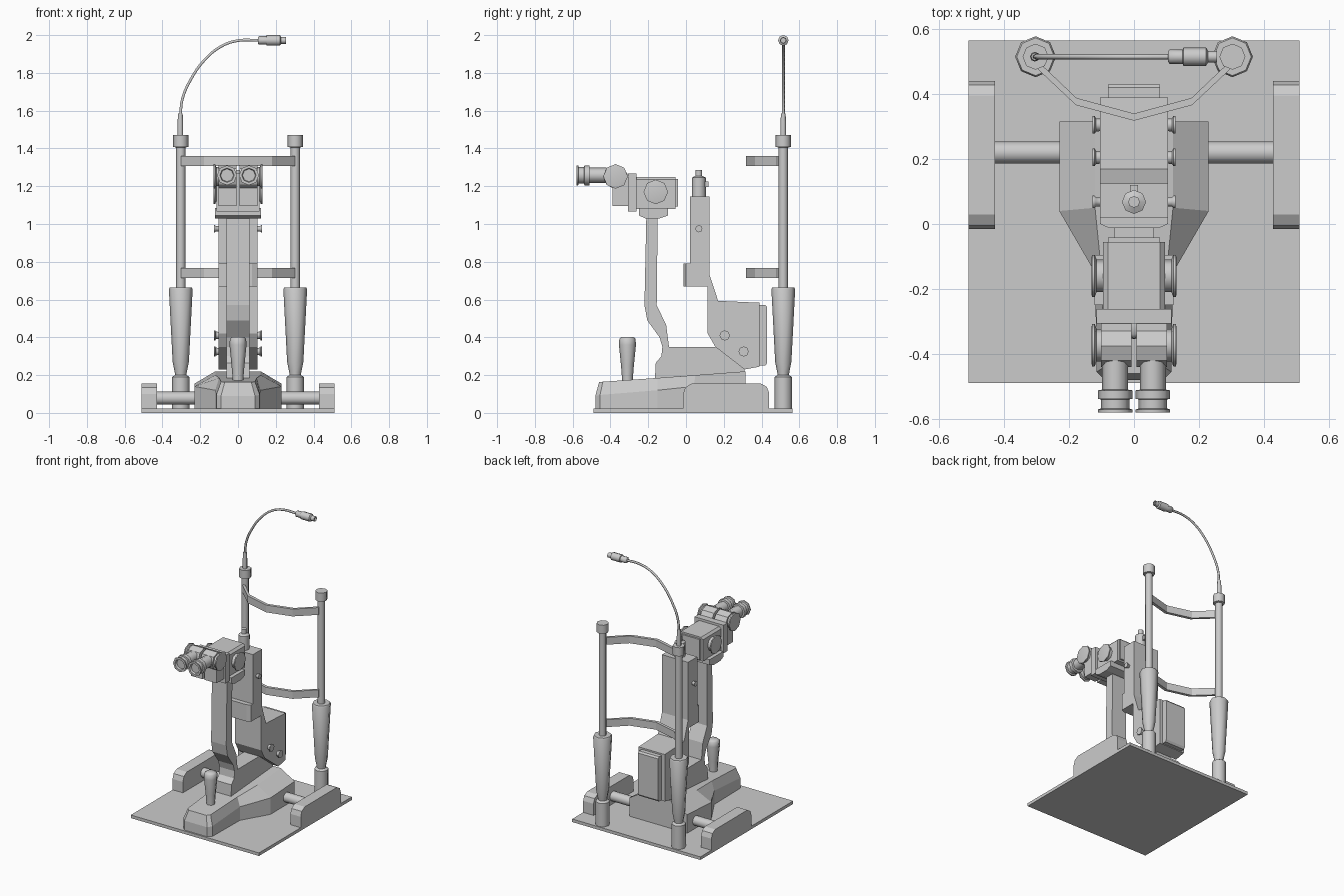
import bpy, bmesh, math
from mathutils import Vector, Matrix


def finish(name, bm, smooth=True):
    bmesh.ops.recalc_face_normals(bm, faces=bm.faces)
    me = bpy.data.meshes.new(name)
    bm.to_mesh(me)
    bm.free()
    if smooth:
        me.shade_smooth()
        me.set_sharp_from_angle(angle=math.radians(50))
    ob = bpy.data.objects.new(name, me)
    bpy.context.collection.objects.link(ob)
    return ob


def loft(name, rings, smooth=False):
    """Skin a list of equal-length vertex loops and cap both ends."""
    bm = bmesh.new()
    vs = [[bm.verts.new(p) for p in r] for r in rings]
    n = len(rings[0])
    for a, b in zip(vs, vs[1:]):
        for i in range(n):
            j = (i + 1) % n
            bm.faces.new((a[i], a[j], b[j], b[i]))
    bm.faces.new(vs[0])
    bm.faces.new(vs[-1])
    return finish(name, bm, smooth)


def prism(name, pts, a, b, axis='x'):
    """Extrude a (y, z) outline along x, or an (x, y) outline along z."""
    if axis == 'x':
        return loft(name, [[(h, p, q) for p, q in pts] for h in (a, b)])
    return loft(name, [[(p, q, h) for p, q in pts] for h in (a, b)])


def box(name, x0, x1, y0, y1, z0, z1):
    return prism(name, [(y0, z0), (y1, z0), (y1, z1), (y0, z1)], x0, x1)


def lathe(name, origin, profile, axis=(0, 0, 1), segs=8):
    """Turn a (radius, height) profile round an axis through origin."""
    rot = Vector((0, 0, 1)).rotation_difference(Vector(axis)).to_matrix()
    rings = []
    for r, h in profile:
        ang = [2 * math.pi * i / segs for i in range(segs)]
        rings.append([Vector(origin) + rot @ Vector((r * math.cos(t), r * math.sin(t), h)) for t in ang])
    return loft(name, rings, True)


# Ground plate and tapered carriage body
box("base_plate", -0.51, 0.51, -0.49, 0.565, 0, 0.022)
low = [(0.09, -0.48), (0.115, -0.455), (0.12, -0.15), (0.23, 0.04), (0.23, 0.315)]
mid_z = [0.09, 0.095, 0.12, 0.14, 0.155]
top = [(0.07, -0.46, 0.163), (0.09, -0.44, 0.165), (0.1, -0.15, 0.185), (0.12, 0.05, 0.2), (0.12, 0.315, 0.22)]


def both(pts):
    return pts + [(-p[0],) + tuple(p[1:]) for p in reversed(pts)]


loft("carriage_body", [both([(x, y, 0.015) for x, y in low]),
                       both([(x, y, z) for (x, y), z in zip(low, mid_z)]), both(top)])

# Joystick
lathe("joystick", (0, -0.31, 0), [(0.028, 0.15), (0.03, 0.2), (0.034, 0.25), (0.045, 0.36), (0.043, 0.392), (0.03, 0.403)])

# Microscope arm with its foot
prism("microscope_arm", [(-0.165, 0.17), (-0.16, 0.265), (-0.13, 0.3), (-0.125, 0.35), (-0.14, 0.4),
                         (-0.205, 0.49), (-0.22, 0.57), (-0.21, 1.04), (-0.15, 1.04), (-0.155, 0.57),
                         (-0.105, 0.465), (-0.09, 0.35), (0.31, 0.35), (0.31, 0.155)], -0.06, 0.06)

# Lamp tower, chin and rear box
prism("lamp_tower", [(0.02, 1.145), (0.125, 1.145), (0.125, 0.73), (0.17, 0.593), (0.39, 0.583), (0.39, 0.245),
                     (0.31, 0.23), (0.155, 0.35), (0.115, 0.42), (0.115, 0.67), (0.02, 0.67)], -0.104, 0.104)
prism("tower_chin", [(-0.104, 0.03), (-0.104, 0), (-0.075, -0.013), (0.075, -0.013), (0.104, 0), (0.104, 0.03)],
      0.67, 0.79, 'z')
prism("rear_box", [(0.38, 0.25), (0.42, 0.25), (0.43, 0.265), (0.43, 0.56), (0.42, 0.572), (0.38, 0.572)], -0.08, 0.08)
lathe("tower_lamp_cap", (0, 0.068, 0), [(0.037, 1.14), (0.037, 1.245), (0.018, 1.255), (0.018, 1.287)])
box("lamp_cap_tab", -0.012, 0.012, 0.09, 0.12, 1.195, 1.225)

# Binocular head: cradle, body, plate and objective
prism("head_cradle", [(-0.25, 1.085), (-0.25, 1.045), (-0.215, 1.03), (-0.14, 1.03), (-0.095, 1.045), (-0.095, 1.085)],
      -0.122, 0.122)
w, c, z0, z1 = 0.095, 0.015, 1.08, 1.25
sect = [(-w, z0), (w, z0), (w, z1 - c), (w - c, z1), (c - w, z1), (-w, z1 - c)]
loft("head_body", [[(x, y, z) for x, z in sect] for y in (-0.27, -0.055)])
box("objective_plate", -0.08, 0.08, -0.06, -0.042, 1.092, 1.238)
box("head_plate", -0.115, 0.115, -0.307, -0.262, 1.065, 1.267)

for s, side in ((-1, "left"), (1, "right")):
    ax = (s, 0, 0)
    # Prism housing, eyepiece and knobs
    arc = [(-0.375 + 0.065 * math.cos(math.radians(a)), 1.252 + 0.06 * math.sin(math.radians(a)))
           for a in (45, 90, 135, 180, 225)]
    prism(side + "_prism_housing", [(-0.3, 1.095), (-0.3, 1.25)] + arc + [(-0.39, 1.19), (-0.39, 1.095)],
          s * 0.008, s * 0.102)
    lathe(side + "_eyepiece", (s * 0.058, 0, 1.258),
          [(0.04, 0.42), (0.04, 0.51), (0.053, 0.512), (0.053, 0.538), (0.044, 0.54), (0.044, 0.568),
           (0.053, 0.571), (0.053, 0.58), (0.038, 0.58), (0.034, 0.565)], (0, -1, 0))
    for part, y, z in (("prism_knob", -0.373, 1.252), ("head_knob", -0.16, 1.17)):
        lathe(side + "_" + part, (0, y, z), [(0.05, 0.09), (0.05, 0.115), (0.065, 0.121), (0.065, 0.129),
                                             (0.055, 0.131)], ax)
    # Tower screws
    for i, (y, z, r) in enumerate(((0.205, 0.41, 0.027), (0.305, 0.325, 0.027), (0.068, 0.975, 0.019))):
        lathe(f"{side}_tower_screw_{i}", (0, y, z), [(r * 0.7, 0.1), (r * 0.75, 0.117), (r, 0.121), (r, 0.127)], ax)
    # Wheel cover and axle
    prism(side + "_wheel_cover", [(-0.015, 0.015), (-0.015, 0.1), (-0.004, 0.135), (0.03, 0.155), (0.395, 0.155),
                                  (0.428, 0.138), (0.44, 0.105), (0.44, 0.015)], s * 0.428, s * 0.51)
    lathe(side + "_axle", (0, 0.22, 0.078), [(0.034, 0.2), (0.034, 0.44)], ax, 12)
    # Headrest post with turned handle and cap
    lathe(side + "_post", (s * 0.303, 0.515, 0),
          [(0.047, 0.015), (0.047, 0.19), (0.03, 0.2), (0.032, 0.215), (0.043, 0.27), (0.063, 0.655),
           (0.058, 0.665), (0.025, 0.665), (0.025, 1.405), (0.04, 1.408), (0.04, 1.47)])

# Forehead and chin straps between the posts
path = [(-0.3, 0.505), (-0.177, 0.388), (0, 0.34), (0.177, 0.388), (0.3, 0.505)]
back = [(x, y) for x, y in reversed(path)]
front = [(x * 1.01, y - 0.022) for x, y in path]
for name, a, b in (("forehead_strap", 1.308, 1.36), ("chin_strap", 0.715, 0.768)):
    prism(name, front + back, a, b, 'z')

# Gooseneck lamp
lathe("gooseneck_socket", (-0.305, 0.515, 0), [(0.015, 1.46), (0.015, 1.54), (0.012, 1.585)])
cu = bpy.data.curves.new("gooseneck", 'CURVE')
cu.dimensions = '3D'
cu.bevel_depth = 0.008
cu.bevel_resolution = 1
cu.use_fill_caps = True
pts = [(-0.305, 1.57), (-0.295, 1.66), (-0.25, 1.765), (-0.18, 1.865), (-0.09, 1.94), (0, 1.971), (0.115, 1.972)]
sp = cu.splines.new('BEZIER')
sp.bezier_points.add(len(pts) - 1)
for bp, (x, z) in zip(sp.bezier_points, pts):
    bp.co = (x, 0.515, z)
    bp.handle_left_type = bp.handle_right_type = 'AUTO'
sp.resolution_u = 4
bpy.context.collection.objects.link(bpy.data.objects.new("gooseneck", cu))
lathe("gooseneck_lamp", (0, 0.515, 1.972),
      [(0.016, 0.105), (0.022, 0.11), (0.022, 0.15), (0.028, 0.152), (0.028, 0.222), (0.018, 0.228),
       (0.018, 0.255), (0.013, 0.255), (0.013, 0.245)], (1, 0, 0))
